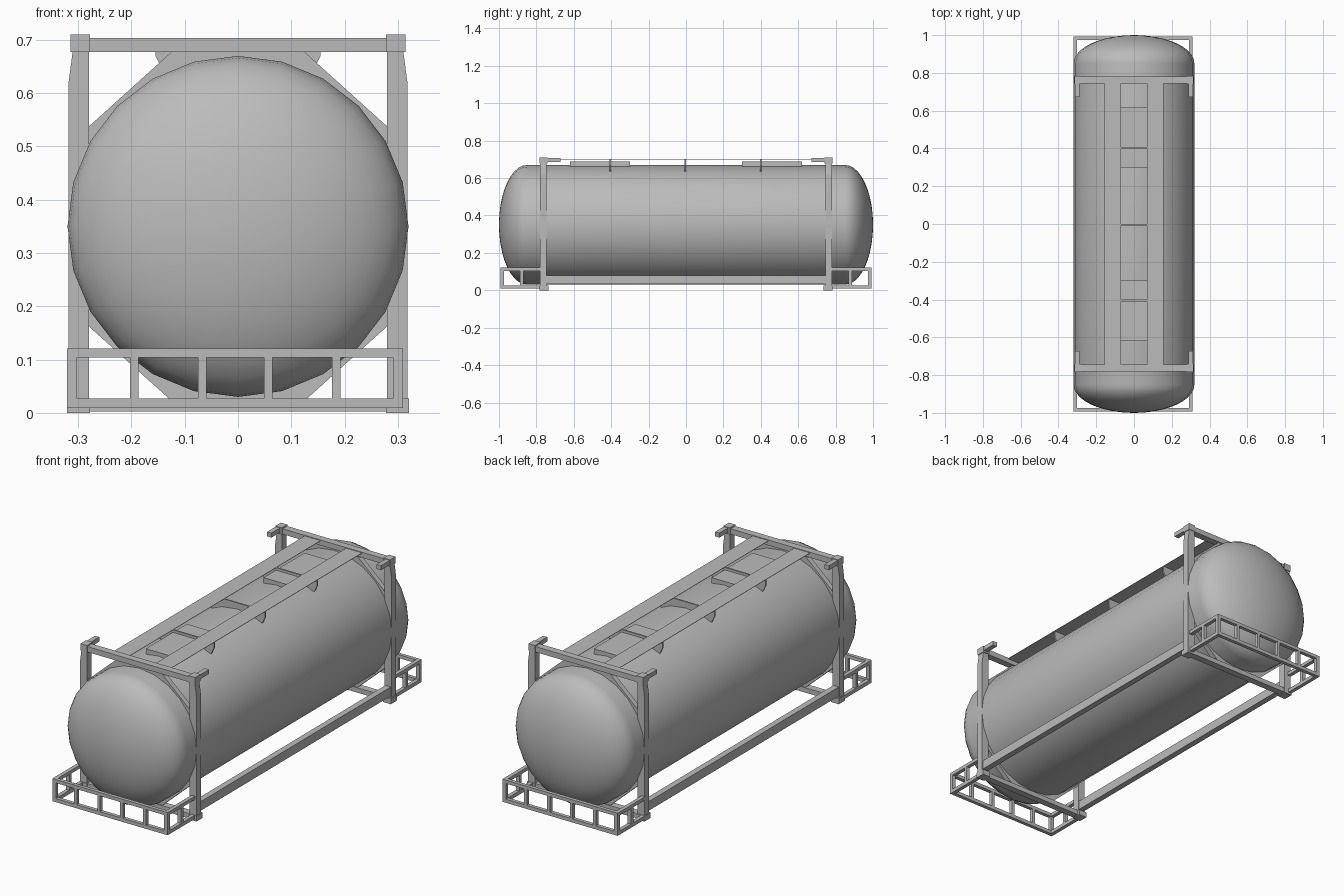
import bpy, bmesh, math

if "Cube" in bpy.data.objects:
    bpy.data.objects.remove(bpy.data.objects["Cube"])

grey = bpy.data.materials.new("steel grey")
grey.diffuse_color = (0.5, 0.5, 0.5, 1)
grey.use_nodes = True
grey.node_tree.nodes["Principled BSDF"].inputs["Base Color"].default_value = grey.diffuse_color


def finish(name, bm):
    bmesh.ops.recalc_face_normals(bm, faces=bm.faces)
    me = bpy.data.meshes.new(name)
    bm.to_mesh(me)
    bm.free()
    me.materials.append(grey)
    ob = bpy.data.objects.new(name, me)
    bpy.context.collection.objects.link(ob)
    return ob


def prism(bm, pts, y0, y1):
    """Extrude an x-z outline along y."""
    a = [bm.verts.new((x, y0, z)) for x, z in pts]
    b = [bm.verts.new((x, y1, z)) for x, z in pts]
    n = len(pts)
    bm.faces.new(a)
    bm.faces.new(b[::-1])
    for i in range(n):
        j = (i + 1) % n
        bm.faces.new((a[i], b[i], b[j], a[j]))


def box(bm, x0, x1, y0, y1, z0, z1):
    prism(bm, [(x0, z0), (x1, z0), (x1, z1), (x0, z1)], y0, y1)


# tank: 24-sided shell with elliptical ends, turned around the y axis
R, ZC, SEG = 0.32, 0.35, 24
half = [(R * math.cos(t), 0.85 + 0.15 * math.sin(t))
        for t in (math.radians(90 * i / 10) for i in range(10))]
profile = [(r, -y) for r, y in half[::-1]] + half
bm = bmesh.new()
rings = [[bm.verts.new((r * math.sin(2 * math.pi * k / SEG), y,
                        ZC + r * math.cos(2 * math.pi * k / SEG)))
          for k in range(SEG)] for r, y in profile]
for p, q in zip(rings, rings[1:]):
    for k in range(SEG):
        m = (k + 1) % SEG
        bm.faces.new((p[k], p[m], q[m], q[k]))
for ring, y in ((rings[0], -1), (rings[-1], 1)):
    tip = bm.verts.new((0, y, ZC))
    for k in range(SEG):
        bm.faces.new((ring[k], ring[(k + 1) % SEG], tip))
tank = finish("tank", bm)
bpy.context.view_layer.objects.active = tank
tank.select_set(True)
bpy.ops.object.shade_smooth_by_angle(angle=math.radians(35))
tank.select_set(False)

POST = [(0.28, 0.0), (0.318, 0.0), (0.318, 0.62), (0.31, 0.68), (0.28, 0.68)]
BRACE = [(0.285, 0.533), (0.122, 0.68), (0, 0.68), (0, 0.64),
         (0.06, 0.63), (0.24, 0.46), (0.285, 0.46)]

for s, end in ((-1, "front"), (1, "rear")):
    # end frame: posts, cross beams and corner braces
    bm = bmesh.new()
    for m in (-1, 1):
        prism(bm, [(m * x, z) for x, z in POST], s * 0.745, s * 0.78)
        prism(bm, [(m * x, z) for x, z in BRACE], s * 0.75, s * 0.775)
        prism(bm, [(m * x, 0.7 - z) for x, z in BRACE], s * 0.75, s * 0.775)
    box(bm, -0.285, 0.285, s * 0.745, s * 0.78, 0.677, 0.704)
    box(bm, -0.285, 0.285, s * 0.745, s * 0.78, 0.003, 0.027)
    finish(end + "_frame", bm)

    # corner fittings with inward arms
    bm = bmesh.new()
    for m in (-1, 1):
        box(bm, m * 0.278, m * 0.314, s * 0.74, s * 0.783, 0.677, 0.71)
        box(bm, m * 0.288, m * 0.312, s * 0.672, s * 0.745, 0.685, 0.707)
        box(bm, m * 0.278, m * 0.321, s * 0.735, s * 0.783, 0, 0.027)
    finish(end + "_corner_fittings", bm)

    # open cage below the dished end
    bm = bmesh.new()
    for z0, z1 in ((0.009, 0.027), (0.104, 0.121)):
        box(bm, -0.321, 0.31, s * 0.974, s * 0.992, z0, z1)
        for x in (-0.321, 0.291):
            box(bm, x, x + 0.019, s * 0.775, s * 0.974, z0, z1)
    for x in (-0.321, -0.203, -0.075, 0.049, 0.176, 0.291):
        w = 0.019 if abs(x) > 0.25 else 0.016
        box(bm, x, x + w, s * 0.974, s * 0.992, 0.027, 0.104)
    for x in (-0.321, 0.291):
        box(bm, x, x + 0.019, s * 0.87, s * 0.887, 0.027, 0.104)
    finish(end + "_cage", bm)

    # raised hatch housing in the walkway slot
    bm = bmesh.new()
    box(bm, -0.07, 0.07, s * 0.30, s * 0.62, 0.65, 0.688)
    finish(end + "_hatch", bm)

# lower side rails
bm = bmesh.new()
for m in (-1, 1):
    box(bm, m * 0.284, m * 0.314, -0.75, 0.75, 0.035, 0.08)
finish("side_rails", bm)

# walkway: two thin sheets
bm = bmesh.new()
for m in (-1, 1):
    box(bm, m * 0.07, m * 0.157, -0.75, 0.75, 0.699, 0.701)
finish("walkway", bm)

# walkway supports shaped down to the tank
bm = bmesh.new()
for y in (-0.405, -0.005, 0.4):
    prism(bm, [(-0.155, 0.70), (-0.155, 0.67), (-0.13, 0.62),
               (0.13, 0.62), (0.155, 0.67), (0.155, 0.70)], y - 0.004, y + 0.004)
finish("walkway_supports", bm)
